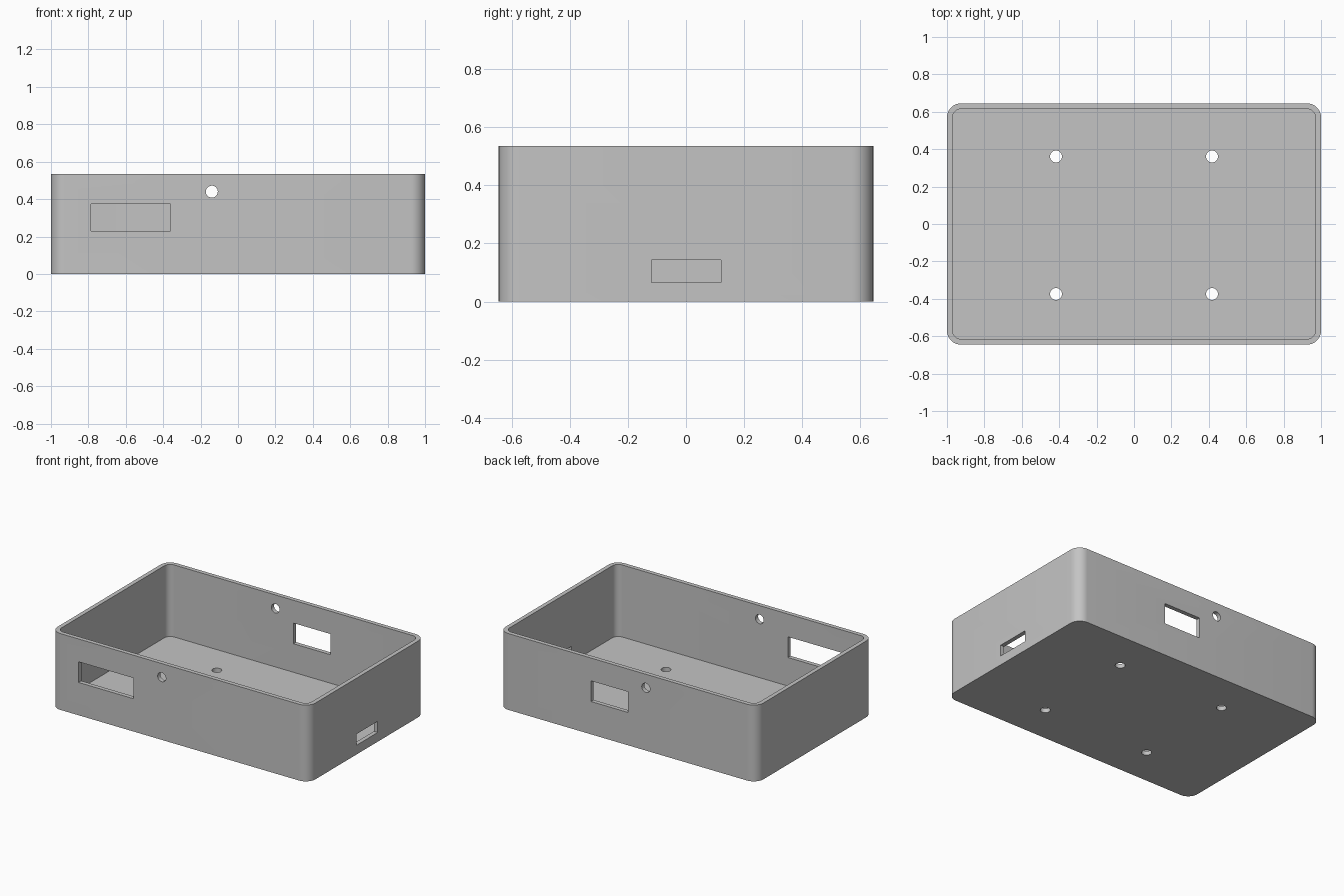
import bpy, bmesh, math
from mathutils import Matrix, Vector

if "Cube" in bpy.data.objects:
    bpy.data.objects.remove(bpy.data.objects["Cube"], do_unlink=True)

HALF_X, HALF_Y, HEIGHT = 1.0, 0.645, 0.535
WALL, CORNER = 0.03, 0.075
HOLE_R = 0.032

grey = bpy.data.materials.new("matte grey")
grey.use_nodes = True
grey.diffuse_color = (0.55, 0.55, 0.55, 1)
grey.node_tree.nodes["Principled BSDF"].inputs["Base Color"].default_value = grey.diffuse_color


def finish(bm, name):
    bmesh.ops.recalc_face_normals(bm, faces=bm.faces)
    mesh = bpy.data.meshes.new(name)
    bm.to_mesh(mesh)
    bm.free()
    mesh.materials.append(grey)
    obj = bpy.data.objects.new(name, mesh)
    bpy.context.collection.objects.link(obj)
    return obj


def rounded_block(name, hx, hy, z0, z1, r, steps=10):
    """Upright block with rounded vertical corners."""
    bm = bmesh.new()
    ring = []
    for i, (sx, sy) in enumerate([(1, 1), (-1, 1), (-1, -1), (1, -1)]):
        for k in range(steps + 1):
            a = math.pi / 2 * (i + k / steps)
            ring.append(bm.verts.new((sx * (hx - r) + r * math.cos(a),
                                      sy * (hy - r) + r * math.sin(a), z0)))
    base = bm.faces.new(ring)
    new = bmesh.ops.extrude_face_region(bm, geom=[base])["geom"]
    top = [v for v in new if isinstance(v, bmesh.types.BMVert)]
    bmesh.ops.translate(bm, verts=top, vec=(0, 0, z1 - z0))
    return finish(bm, name)


def box_cutter(name, lo, hi):
    lo, hi = Vector(lo), Vector(hi)
    bm = bmesh.new()
    matrix = Matrix.Translation((lo + hi) / 2) @ Matrix.Diagonal((*(hi - lo), 1))
    bmesh.ops.create_cube(bm, size=1, matrix=matrix)
    return finish(bm, name)


def round_cutter(name, centre, depth, tilt=0):
    bm = bmesh.new()
    matrix = Matrix.Translation(centre) @ Matrix.Rotation(tilt, 4, "X")
    bmesh.ops.create_cone(bm, cap_ends=True, segments=32, radius1=HOLE_R,
                          radius2=HOLE_R, depth=depth, matrix=matrix)
    return finish(bm, name)


# Outer shell
case = rounded_block("enclosure_tray", HALF_X, HALF_Y, 0, HEIGHT, CORNER)

# Hollow interior, wall openings and holes
y_in, y_out = HALF_Y - 0.1, HALF_Y + 0.1
cutters = [
    rounded_block("interior_cutter", HALF_X - WALL, HALF_Y - WALL,
                  WALL, HEIGHT + 0.1, CORNER - WALL),
    box_cutter("front_window_cutter", (-0.785, -y_out, 0.23), (-0.36, -y_in, 0.375)),
    box_cutter("back_window_cutter", (0, y_in, 0.23), (0.285, y_out, 0.375)),
    box_cutter("side_slot_cutter", (HALF_X - 0.1, -0.118, 0.065),
               (HALF_X + 0.1, 0.12, 0.143)),
    round_cutter("cable_hole_cutter", (-0.14, 0, 0.44), 2, math.pi / 2),
]
for x in (-0.417, 0.417):
    for y in (-0.374, 0.361):
        cutters.append(round_cutter("mounting_hole_cutter", (x, y, 0), 0.2))

bpy.context.view_layer.objects.active = case
for cutter in cutters:
    cutter.hide_render = True
    mod = case.modifiers.new(cutter.name, "BOOLEAN")
    mod.operation, mod.solver, mod.object = "DIFFERENCE", "EXACT", cutter
    bpy.ops.object.modifier_apply(modifier=mod.name)
    bpy.data.objects.remove(cutter, do_unlink=True)

# Smooth corners and hole walls, crisp edges
bpy.ops.object.select_all(action="DESELECT")
case.select_set(True)
bpy.ops.object.shade_smooth_by_angle(angle=math.radians(30))
